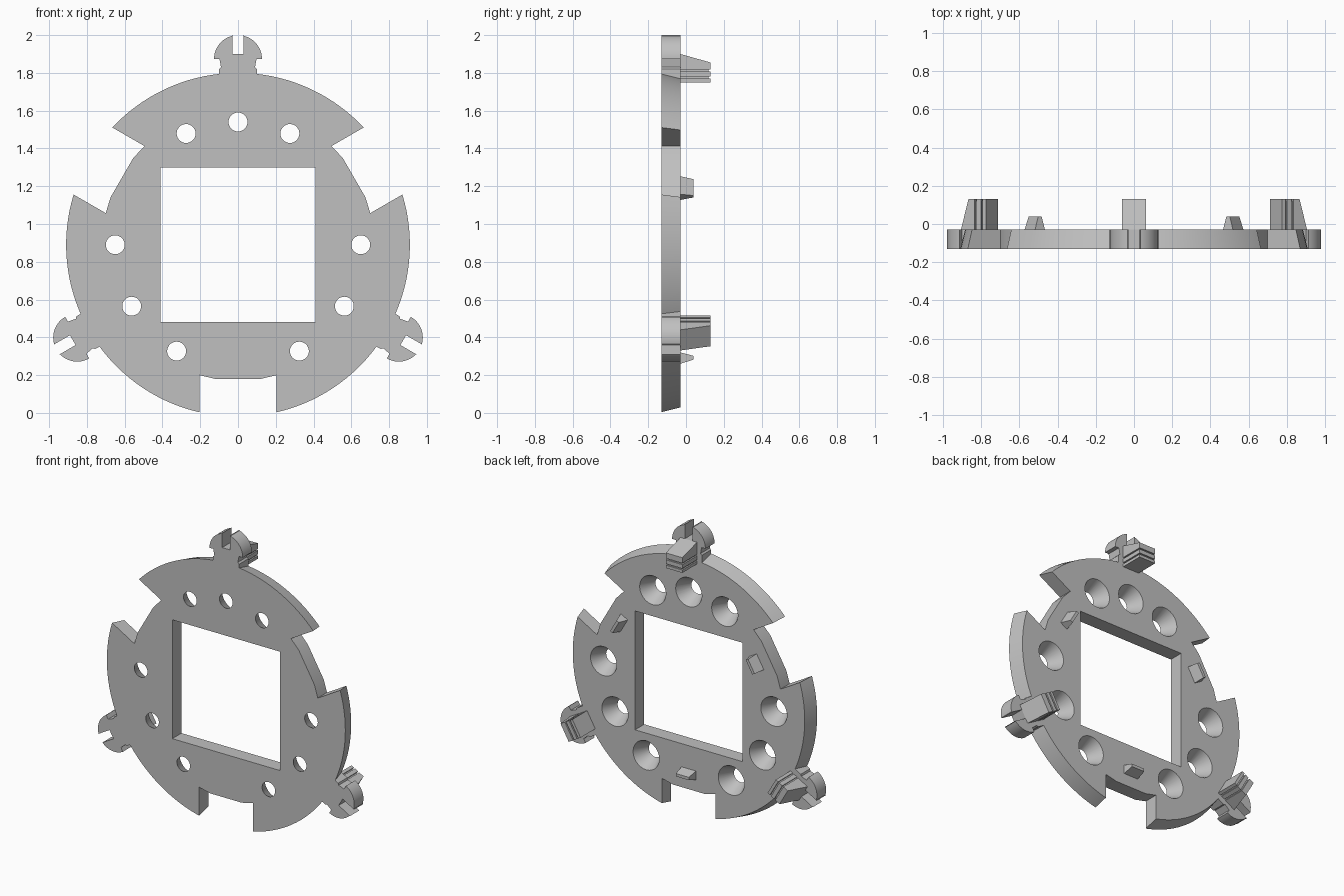
import bpy, bmesh
from math import radians, sin, cos, tau

if "Cube" in bpy.data.objects:
    bpy.data.objects.remove(bpy.data.objects["Cube"], do_unlink=True)

CZ = 0.89                      # height of the ring centre
FRONT, BACK = -0.13, -0.03     # plate faces
PEGS, NOTCHES = (90, 210, 330), (30, 150, 270)

grey = bpy.data.materials.new("plain_grey")
grey.use_nodes = True
grey.diffuse_color = (0.53, 0.53, 0.53, 1)
grey.node_tree.nodes["Principled BSDF"].inputs["Base Color"].default_value = grey.diffuse_color


def loft(name, front, back, y0, y1, angle=90):
    """Solid between two outlines of (sideways, outward) points, turned to an angle."""
    a = radians(angle)
    bm = bmesh.new()
    rings = [[bm.verts.new((r * cos(a) + t * sin(a), y, CZ + r * sin(a) - t * cos(a)))
              for t, r in pts] for pts, y in ((front, y0), (back, y1))]
    n = len(front)
    bm.faces.new(rings[0])
    bm.faces.new(rings[1][::-1])
    for i in range(n):
        j = (i + 1) % n
        bm.faces.new((rings[0][j], rings[0][i], rings[1][i], rings[1][j]))
    bmesh.ops.recalc_face_normals(bm, faces=bm.faces)
    mesh = bpy.data.meshes.new(name)
    bm.to_mesh(mesh)
    bm.free()
    mesh.materials.append(grey)
    obj = bpy.data.objects.new(name, mesh)
    bpy.context.collection.objects.link(obj)
    return obj


def circle(radius, n, t=0, r=0):
    return [(t + radius * cos(tau * i / n), r + radius * sin(tau * i / n)) for i in range(n)]


def rect(half, r0, r1):
    return [(-half, r0), (half, r0), (half, r1), (-half, r1)]


def activate(obj):
    bpy.ops.object.select_all(action='DESELECT')
    obj.select_set(True)
    bpy.context.view_layer.objects.active = obj


def cut(target, cutter):
    mod = target.modifiers.new("cut", 'BOOLEAN')
    mod.operation, mod.solver, mod.object = 'DIFFERENCE', 'EXACT', cutter
    activate(target)
    bpy.ops.object.modifier_apply(modifier=mod.name)
    bpy.data.objects.remove(cutter, do_unlink=True)


def smooth(obj):
    activate(obj)
    bpy.ops.object.shade_smooth_by_angle(angle=radians(25))


# Ring plate with a tapered rim and a square window
plate = loft("ring_plate", circle(0.91, 128), circle(0.885, 128), FRONT, BACK)
window = rect(0.41, -0.41, 0.41)
cut(plate, loft("window_cutter", window, window, -0.3, 0.3))

# Rim notches
notch = [(-0.205, 1.1), (-0.205, 0.69), (-0.12, 0.71), (0.12, 0.71), (0.205, 0.69), (0.205, 1.1)]
for angle in NOTCHES:
    cut(plate, loft("notch_cutter", notch, notch, -0.3, 0.3, angle))

# Countersunk holes, wide at the back
for angle in (0, 65, 90, 115, 180, 210, 240, 300, 330):
    cut(plate, loft("hole_cutter", circle(0.045, 40, 0, 0.65), circle(0.105, 40, 0, 0.65),
                    FRONT - 0.01, BACK + 0.01, angle))
smooth(plate)

# Slotted round-headed pegs: right half of the outline, then mirrored
half = [(0.1, 0.87), (0.1, 0.93), (0.09, 0.94), (0.098, 0.983)]
half += [(0.127 * cos(radians(d)), 0.983 + 0.127 * sin(radians(d))) for d in range(0, 76, 5)]
half += [(0.03, 1.11), (0.03, 1.01)]
peg = half + [(-t, r) for t, r in reversed(half)]

for i, angle in enumerate(PEGS, 1):
    smooth(loft(f"peg_{i}", peg, peg, FRONT, BACK, angle))
    # Ribbed post behind each peg: a core with three slabs around it
    loft(f"post_core_{i}", rect(0.053, 0.865, 0.96), rect(0.053, 0.865, 0.95), BACK - 0.01, 0.12, angle)
    for j, (r0, r1, r2) in enumerate(((0.86, 0.88, 0.88), (0.89, 0.917, 0.917), (0.927, 1.01, 0.965)), 1):
        loft(f"post_slab_{i}_{j}", rect(0.063, r0, r1), rect(0.063, r0, r2), BACK, 0.13, angle)

# Small wedge bumps behind the notches
for i, angle in enumerate(NOTCHES, 1):
    loft(f"bump_{i}", rect(0.055, 0.57, 0.63), rect(0.05, 0.588, 0.608), BACK, 0.04, angle)
